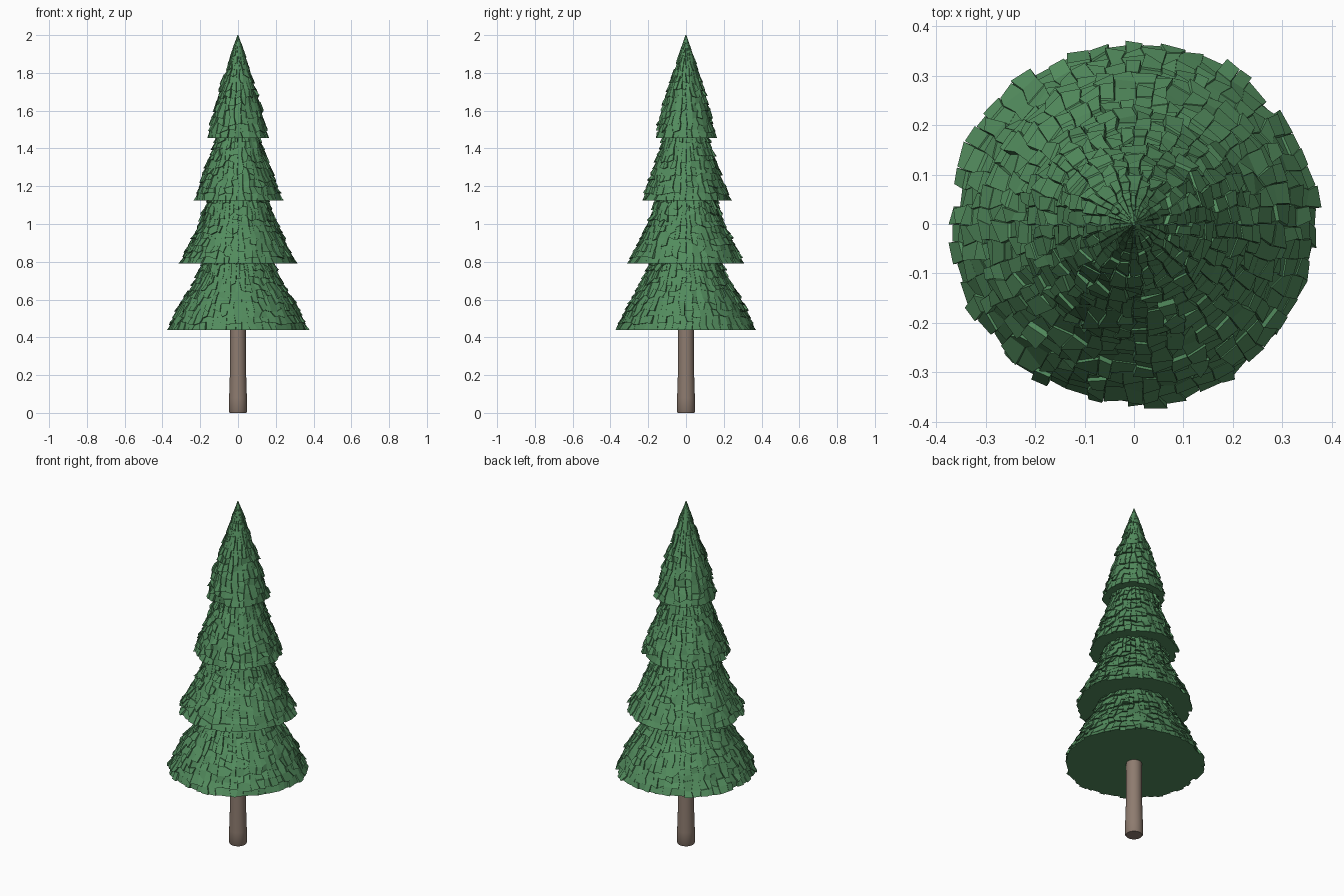
import bpy, bmesh, math, random
from mathutils import Vector

random.seed(7)
cube = bpy.data.objects.get("Cube")
if cube:
    bpy.data.objects.remove(cube, do_unlink=True)


def make_material(name, color):
    mat = bpy.data.materials.new(name)
    mat.use_nodes = True
    mat.diffuse_color = color
    mat.node_tree.nodes["Principled BSDF"].inputs["Base Color"].default_value = color
    return mat


def add_object(name, bm, mat, angle):
    bmesh.ops.recalc_face_normals(bm, faces=bm.faces)
    mesh = bpy.data.meshes.new(name)
    bm.to_mesh(mesh)
    bm.free()
    obj = bpy.data.objects.new(name, mesh)
    bpy.context.collection.objects.link(obj)
    mesh.materials.append(mat)
    bpy.ops.object.select_all(action="DESELECT")
    obj.select_set(True)
    bpy.context.view_layer.objects.active = obj
    bpy.ops.object.shade_smooth_by_angle(angle=math.radians(angle))
    return obj


def radius_at(profile, z):
    for (r0, z0), (r1, z1) in zip(profile, profile[1:]):
        if z <= z1:
            return r0 + (r1 - r0) * (z - z0) / (z1 - z0)
    return profile[-1][0]


def rings_to_mesh(bm, rings):
    count = len(rings[0])
    sides = []
    for low, high in zip(rings, rings[1:]):
        for i in range(count):
            j = (i + 1) % count
            sides.append(bm.faces.new((low[i], low[j], high[j], high[i])))
    bm.faces.new(rings[0][::-1])
    bm.faces.new(rings[-1])
    return sides


# Foliage tier: a jittered skirt whose faces are pushed out as overlapping tufts
def foliage_tier(name, profile, segments, rows, mat):
    bm = bmesh.new()
    bottom, top = profile[0][1], profile[-1][1]
    step = (top - bottom) / rows
    rings = []
    for row in range(rows + 1):
        ring = []
        edge = row in (0, rows)
        for i in range(segments):
            z = bottom + step * row
            if not edge:
                z += random.uniform(-0.3, 0.3) * step
            r = radius_at(profile, z)
            rough = min(1, r / 0.1)
            r += random.uniform(-0.006, 0.006) * rough
            a = math.tau * (i + random.uniform(-0.25, 0.25)) / segments
            ring.append(bm.verts.new((r * math.cos(a), r * math.sin(a), z)))
        rings.append(ring)
    sides = rings_to_mesh(bm, rings)

    tufts = bmesh.ops.extrude_discrete_faces(bm, faces=sides)["faces"]
    for face in tufts:
        center = face.calc_center_median()
        out = Vector((center.x, center.y, 0))
        depth = random.uniform(0, 0.021) * min(1, out.length / 0.08)
        out.normalize()
        for v in face.verts:
            lean = 1.0 if v.co.z < center.z else 0.55
            v.co += out * depth * lean
    return add_object(name, bm, mat, 30)


# Trunk: slim round post with a slightly flared, rounded foot
def trunk(mat):
    bm = bmesh.new()
    profile = [(0.044, 0), (0.048, 0.006), (0.047, 0.08), (0.043, 0.21), (0.041, 0.5)]
    rings = [[bm.verts.new((r * math.cos(math.tau * i / 24),
                            r * math.sin(math.tau * i / 24), z))
              for i in range(24)] for r, z in profile]
    rings_to_mesh(bm, rings)
    return add_object("trunk", bm, mat, 35)


green = make_material("needle green", (0.085, 0.26, 0.11, 1))
brown = make_material("bark brown", (0.27, 0.2, 0.16, 1))

trunk(brown)
foliage_tier("lower_foliage",
             [(0.358, 0.44), (0.29, 0.59), (0.22, 0.7), (0.165, 0.82)], 58, 11, green)
foliage_tier("lower_middle_foliage",
             [(0.298, 0.79), (0.25, 0.89), (0.19, 1.01), (0.145, 1.15)], 48, 11, green)
foliage_tier("upper_middle_foliage",
             [(0.22, 1.125), (0.19, 1.22), (0.15, 1.33), (0.105, 1.47)], 40, 10, green)
foliage_tier("top_foliage",
             [(0.152, 1.455), (0.118, 1.6), (0.06, 1.8), (0.027, 1.92), (0.002, 2.0)],
             26, 15, green)
